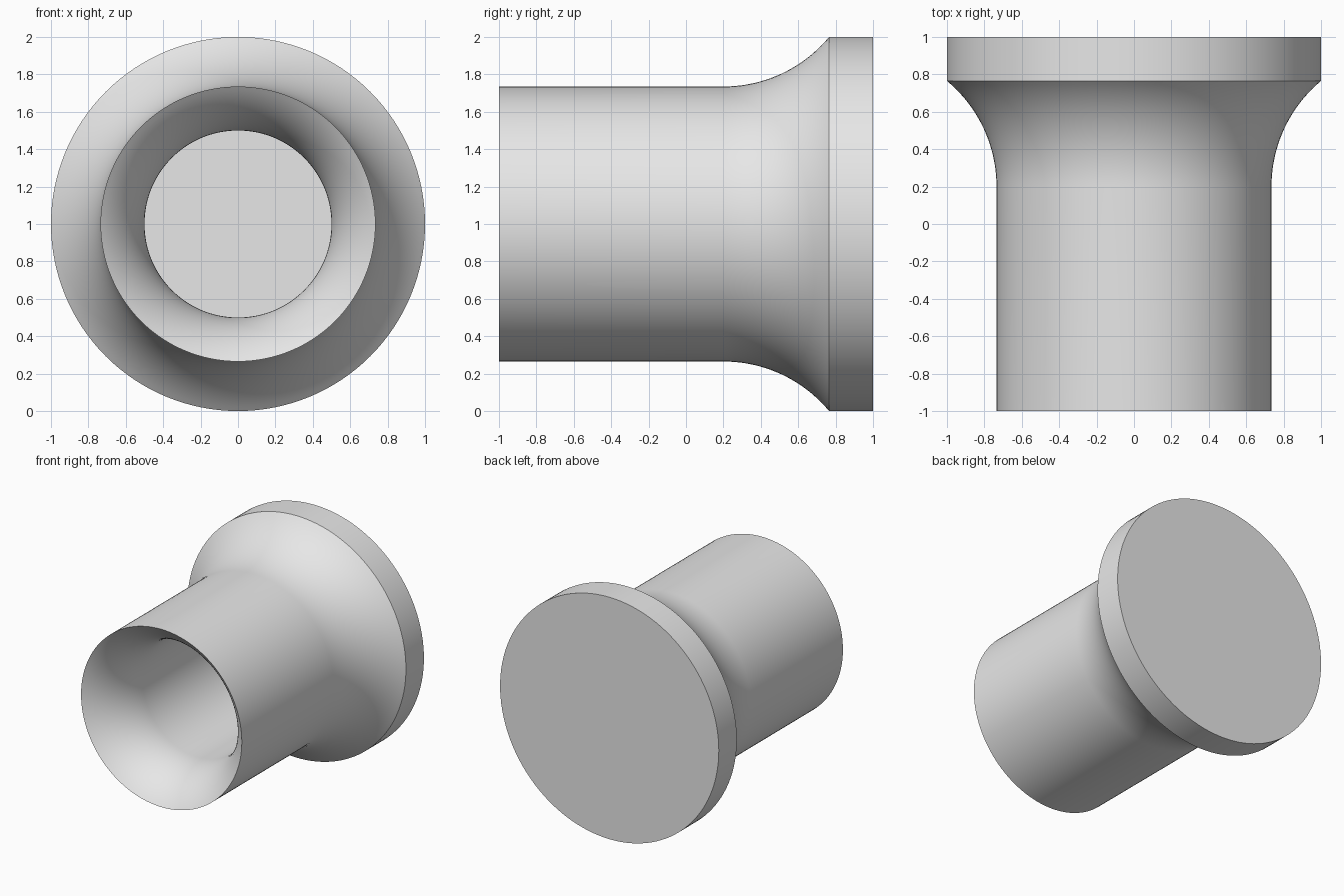
import bpy, bmesh, math
from mathutils import Vector

cube = bpy.data.objects.get("Cube")
if cube:
    bpy.data.objects.remove(cube, do_unlink=True)

SEGMENTS = 128
TUBE_R, RIM_R, BORE_R = 0.735, 1.0, 0.5
RIM_Y, FLARE_Y, FLOOR_Y = 0.765, 0.2, 0.765

grey = bpy.data.materials.new("light_grey")
grey.use_nodes = True
grey.diffuse_color = (0.8, 0.8, 0.8, 1)
grey.node_tree.nodes["Principled BSDF"].inputs["Base Color"].default_value = (0.8, 0.8, 0.8, 1)


def flare(r_start, r_end, y_start, y_end, steps=20):
    """Circular arc that leaves r_start along the axis and widens to r_end."""
    rise, run = r_end - r_start, abs(y_end - y_start)
    radius = (rise ** 2 + run ** 2) / (2 * rise)
    sweep = math.asin(run / radius)
    way = math.copysign(1, y_end - y_start)
    return [(r_start + radius * (1 - math.cos(sweep * i / steps)),
             y_start + way * radius * math.sin(sweep * i / steps))
            for i in range(steps + 1)]


def revolve(name, profile):
    """Spin (radius, y) points about the y axis at z = 1."""
    bm = bmesh.new()
    verts = [bm.verts.new((r, y, 1)) for r, y in profile]
    edges = [bm.edges.new(pair) for pair in zip(verts, verts[1:])]
    bmesh.ops.spin(bm, geom=verts + edges, cent=Vector((0, 0, 1)), axis=Vector((0, 1, 0)),
                   angle=math.tau, steps=SEGMENTS, use_merge=True)
    bmesh.ops.remove_doubles(bm, verts=bm.verts, dist=0.0001)
    bmesh.ops.recalc_face_normals(bm, faces=bm.faces)
    mesh = bpy.data.meshes.new(name)
    bm.to_mesh(mesh)
    bm.free()
    mesh.materials.append(grey)
    obj = bpy.data.objects.new(name, mesh)
    bpy.context.collection.objects.link(obj)
    bpy.ops.object.select_all(action='DESELECT')
    obj.select_set(True)
    bpy.context.view_layer.objects.active = obj
    bpy.ops.object.shade_smooth_by_angle(angle=math.radians(30))
    return obj


# Closed back, rim, outer flare, tube, sharp lip, funnel mouth, bore and floor
outer = flare(TUBE_R, RIM_R, FLARE_Y, RIM_Y)
mouth = flare(BORE_R, TUBE_R, -0.53, -1)
profile = [(0, 1), (RIM_R, 1)] + outer[::-1] + mouth[::-1] + [(BORE_R, FLOOR_Y), (0, FLOOR_Y)]
revolve("flared_tube", profile)
